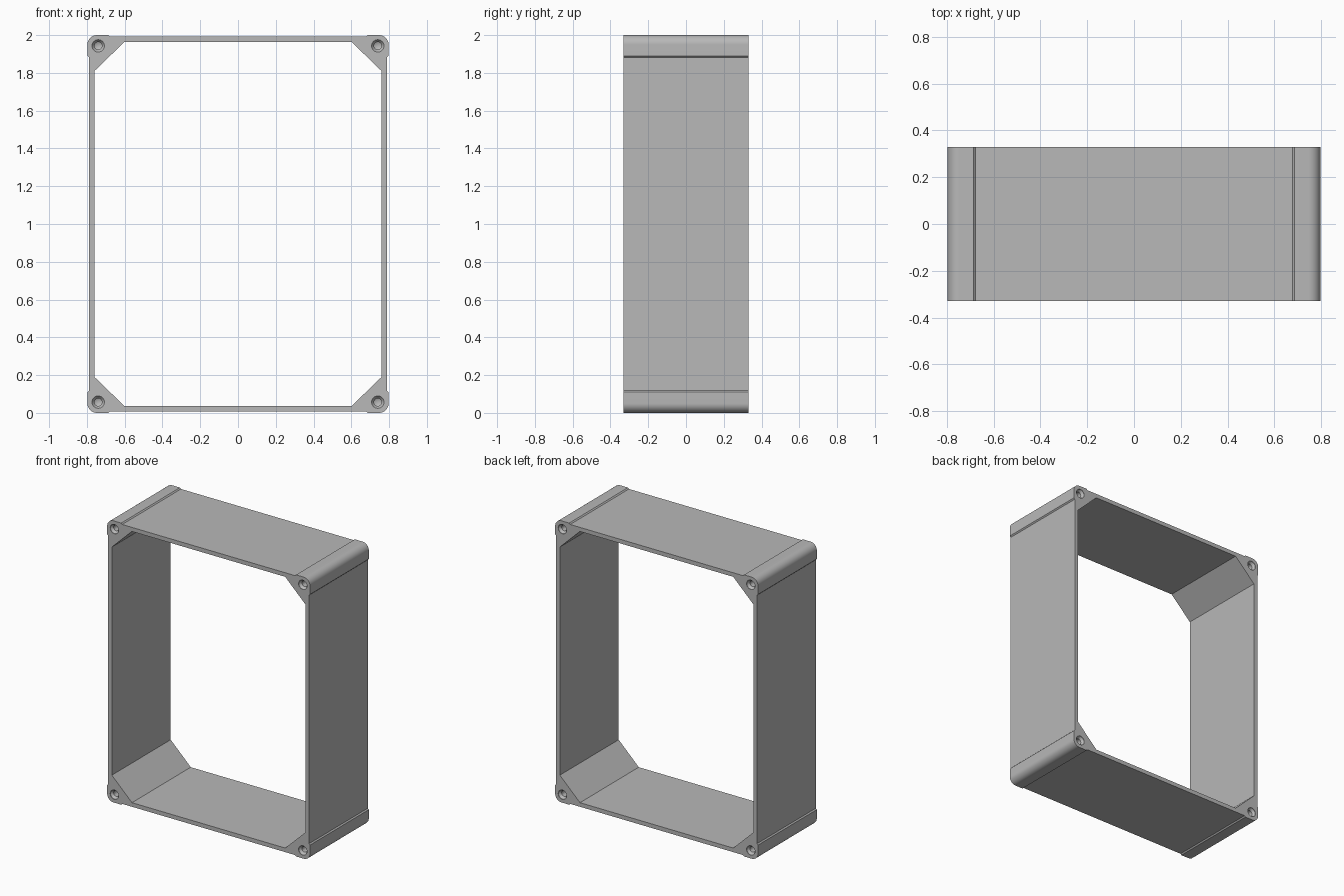
import bpy
import bmesh
from math import sin, cos, pi, radians
from mathutils import Matrix, Vector

cube = bpy.data.objects.get("Cube")
if cube:
    bpy.data.objects.remove(cube, do_unlink=True)

HALF_W, HALF_H, HALF_D = 0.797, 1.0, 0.33
STEP, PAD, RADIUS = 0.008, 0.11, 0.05
HOLE_INSET = 0.057

grey = bpy.data.materials.new("plain grey")
grey.use_nodes = True
colour = (0.48, 0.48, 0.48, 1)
grey.diffuse_color = colour
grey.node_tree.nodes["Principled BSDF"].inputs["Base Color"].default_value = colour


def finish(bm, name):
    bmesh.ops.recalc_face_normals(bm, faces=bm.faces)
    mesh = bpy.data.meshes.new(name)
    bm.to_mesh(mesh)
    bm.free()
    mesh.materials.append(grey)
    ob = bpy.data.objects.new(name, mesh)
    bpy.context.collection.objects.link(ob)
    return ob


def mirrored(corner):
    """Repeat one upper-left-model-side corner outline around all four corners."""
    loop = []
    for sx, sz in ((1, 1), (-1, 1), (-1, -1), (1, -1)):
        pts = [(sx * x, sz * z + HALF_H) for x, z in corner]
        loop += pts if sx * sz > 0 else pts[::-1]
    return loop


def prism(name, outline, half_depth):
    bm = bmesh.new()
    face = bm.faces.new([bm.verts.new((x, -half_depth, z)) for x, z in outline])
    ext = bmesh.ops.extrude_face_region(bm, geom=[face])
    verts = [v for v in ext["geom"] if isinstance(v, bmesh.types.BMVert)]
    bmesh.ops.translate(bm, verts=verts, vec=(0, 2 * half_depth, 0))
    return finish(bm, name)


# Outer body: slightly recessed walls between raised rounded corners
corner = [(HALF_W - STEP, HALF_H - PAD - STEP), (HALF_W, HALF_H - PAD)]
for i in range(13):
    a = i / 12 * pi / 2
    corner.append((HALF_W - RADIUS + RADIUS * cos(a),
                   HALF_H - RADIUS + RADIUS * sin(a)))
corner += [(HALF_W - PAD, HALF_H), (HALF_W - PAD - STEP, HALF_H - STEP)]
frame = prism("frame", mirrored(corner), HALF_D)

# Through opening with chamfered corners
opening = prism("opening_cutter", mirrored([(0.76, 0.81), (0.602, 0.963)]), 0.5)

# Countersunk blind screw holes, front and back
profile = [(0, -0.01), (0.033, -0.01), (0.033, 0.003), (0.02, 0.02), (0.02, 0.2), (0, 0.21)]
bm = bmesh.new()
for sx in (-1, 1):
    for sz in (-1, 1):
        for sy in (-1, 1):
            centre = Vector((sx * (HALF_W - HOLE_INSET), sy * HALF_D,
                             HALF_H + sz * (HALF_H - HOLE_INSET)))
            verts = [bm.verts.new(centre + Vector((r, -sy * d, 0))) for r, d in profile]
            edges = [bm.edges.new(pair) for pair in zip(verts, verts[1:])]
            bmesh.ops.spin(bm, geom=verts + edges, cent=centre, axis=(0, 1, 0),
                           angle=2 * pi, steps=24)
bmesh.ops.remove_doubles(bm, verts=bm.verts, dist=0.0005)
holes = finish(bm, "screw_hole_cutter")

# Cut the opening and the holes
for cutter in (opening, holes):
    cutter.hide_render = True
    mod = frame.modifiers.new(cutter.name, "BOOLEAN")
    mod.operation = "DIFFERENCE"
    mod.solver = "EXACT"
    mod.object = cutter

bpy.ops.object.select_all(action="DESELECT")
frame.select_set(True)
bpy.context.view_layer.objects.active = frame
for mod in list(frame.modifiers):
    bpy.ops.object.modifier_apply(modifier=mod.name)
for cutter in (opening, holes):
    bpy.data.objects.remove(cutter, do_unlink=True)

bpy.ops.object.shade_smooth_by_angle(angle=radians(25))
